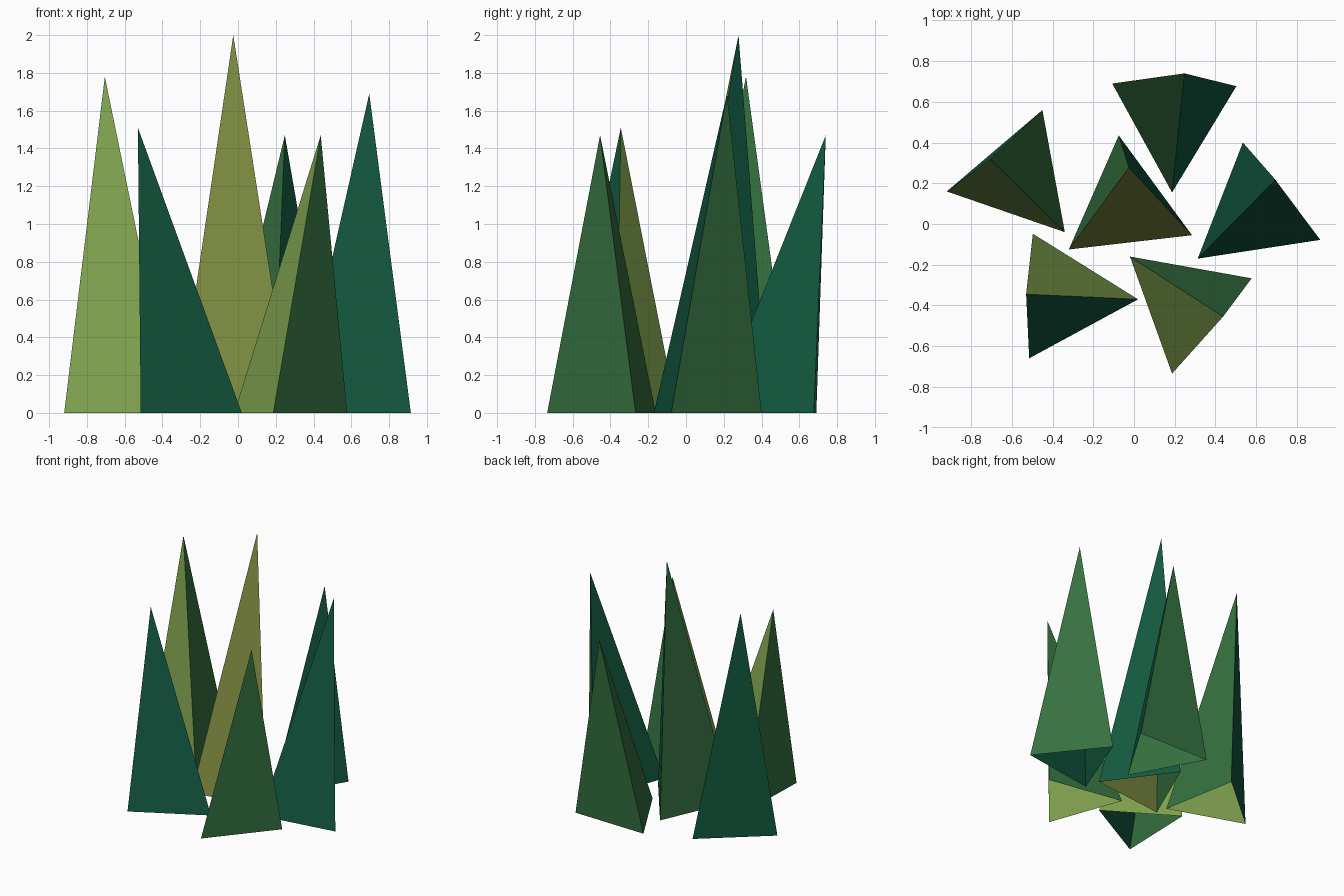
import bpy

if "Cube" in bpy.data.objects:
    bpy.data.objects.remove(bpy.data.objects["Cube"])

def linear(c):
    c /= 255
    return c / 12.92 if c <= 0.04045 else ((c + 0.055) / 1.055) ** 2.4

def material(name, r, g, b):
    m = bpy.data.materials.new(name)
    m.diffuse_color = (linear(r), linear(g), linear(b), 1)
    m.use_nodes = True
    m.node_tree.nodes["Principled BSDF"].inputs["Base Color"].default_value = m.diffuse_color
    return m

LIGHT = material("light_green", 131, 165, 80)
OLIVE = material("olive_green", 128, 142, 65)
MID = material("leaf_green", 53, 113, 63)
TEAL = material("deep_teal_green", 18, 88, 63)

def blade(name, base, apex, colours):
    """Open-bottomed three-sided spike; base points run counter-clockwise,
    colours follow the base edges."""
    verts = [(x, y, 0) for x, y in base] + [apex]
    mesh = bpy.data.meshes.new(name)
    mesh.from_pydata(verts, [], [(i, (i + 1) % 3, 3) for i in range(3)])
    mats = list(dict.fromkeys(colours))
    for m in mats:
        mesh.materials.append(m)
    for face, colour in zip(mesh.polygons, colours):
        face.material_index = mats.index(colour)
    bpy.context.collection.objects.link(bpy.data.objects.new(name, mesh))

# six grass spikes
blade("left_back_spike", [(-0.92, 0.16), (-0.34, -0.04), (-0.45, 0.56)],
      (-0.705, 0.318, 1.78), (LIGHT, MID, TEAL))
blade("centre_spike", [(-0.32, -0.125), (0.285, -0.055), (-0.075, 0.435)],
      (-0.025, 0.278, 2.0), (OLIVE, TEAL, MID))
blade("back_spike", [(-0.107, 0.69), (0.187, 0.155), (0.503, 0.677)],
      (0.248, 0.74, 1.47), (MID, TEAL, MID))
blade("right_spike", [(0.313, -0.17), (0.915, -0.078), (0.535, 0.40)],
      (0.695, 0.217, 1.69), (TEAL, MID, TEAL))
blade("left_front_spike", [(-0.515, -0.66), (0.02, -0.37), (-0.497, -0.048)],
      (-0.53, -0.345, 1.51), (TEAL, LIGHT, MID))
blade("right_front_spike", [(-0.02, -0.16), (0.187, -0.735), (0.578, -0.267)],
      (0.438, -0.455, 1.47), (LIGHT, MID, MID))
